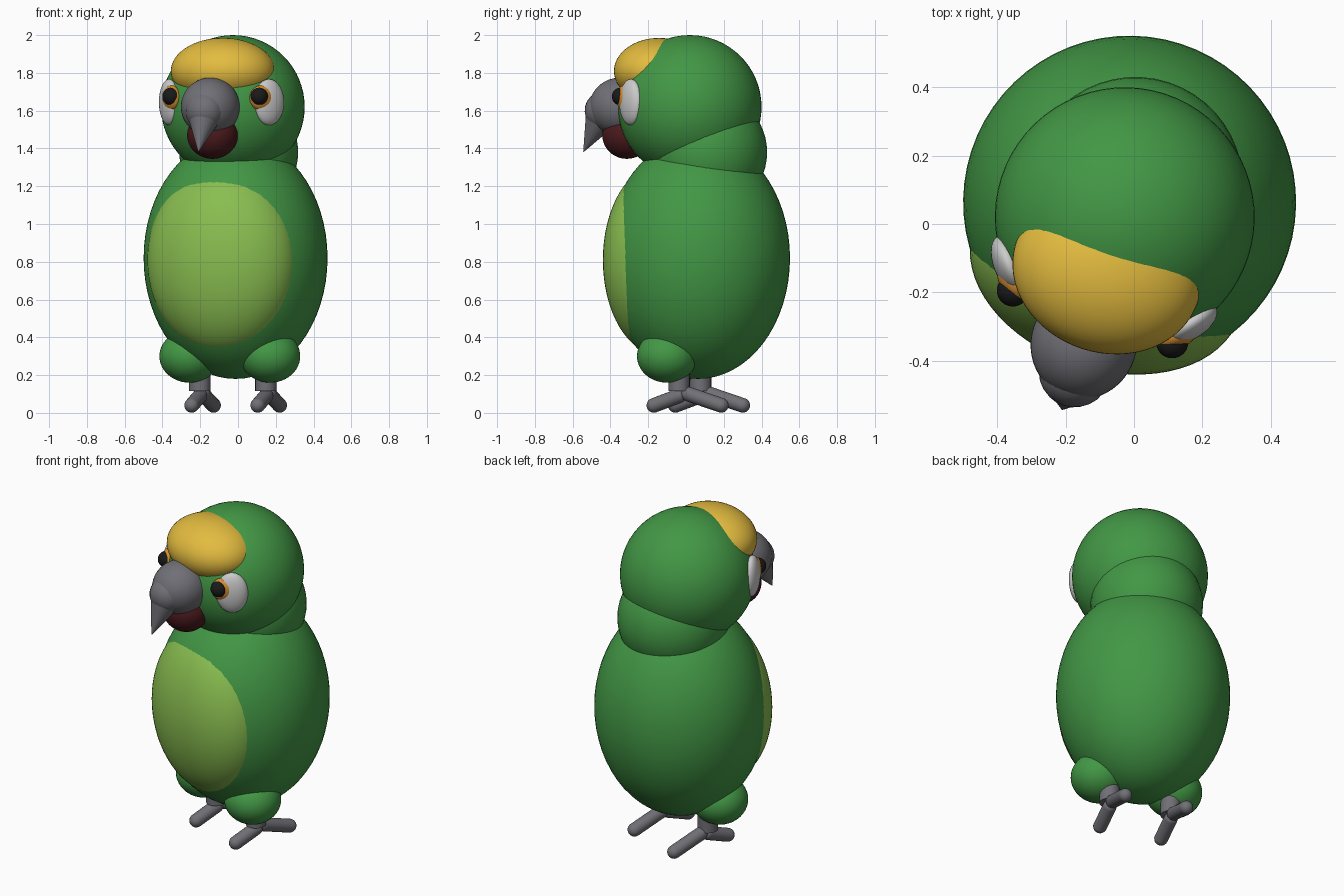
import bpy, bmesh, math
from mathutils import Matrix, Vector

if "Cube" in bpy.data.objects:
    bpy.data.objects.remove(bpy.data.objects["Cube"])

# The whole bird is turned 18 degrees to its right; parts are placed in bird space (face towards -y)
POSE = Matrix.Translation((-0.027, 0.02, 0)) @ Matrix.Rotation(math.radians(-18), 4, 'Z')


def material(name, rgb):
    m = bpy.data.materials.new(name)
    m.diffuse_color = (*rgb, 1)
    m.use_nodes = True
    m.node_tree.nodes["Principled BSDF"].inputs["Base Color"].default_value = m.diffuse_color
    return m


GREEN = material("green", (0.055, 0.31, 0.06))
LIME = material("lime", (0.25, 0.51, 0.08))
YELLOW = material("yellow", (0.77, 0.5, 0.05))
GREY = material("grey", (0.16, 0.16, 0.18))
RED = material("dark_red", (0.07, 0.01, 0.012))
WHITE = material("white", (0.8, 0.8, 0.78))
ORANGE = material("orange", (0.68, 0.27, 0.03))
BLACK = material("black", (0.01, 0.01, 0.01))


def finish(name, bm, mat):
    bmesh.ops.transform(bm, matrix=POSE, verts=bm.verts)
    for f in bm.faces:
        f.smooth = True
    mesh = bpy.data.meshes.new(name)
    bm.to_mesh(mesh)
    bm.free()
    mesh.materials.append(mat)
    ob = bpy.data.objects.new(name, mesh)
    bpy.context.collection.objects.link(ob)
    return ob


def ellipsoid(name, mat, centre, radii, turn=0.0, seg=48):
    m = Matrix.Translation(centre) @ Matrix.Rotation(turn, 4, 'Z') @ Matrix.Diagonal((*radii, 1))
    bm = bmesh.new()
    bmesh.ops.create_uvsphere(bm, u_segments=seg, v_segments=seg // 2, radius=1, matrix=m)
    return finish(name, bm, mat)


def rod(name, mat, a, b, r1, r2, round_ends=True):
    """Tapered rod from a to b, with ball ends if wanted."""
    a, b = Vector(a), Vector(b)
    rot = (b - a).to_track_quat('Z', 'Y').to_matrix().to_4x4()
    bm = bmesh.new()
    bmesh.ops.create_cone(bm, cap_ends=not round_ends, segments=24, radius1=r1, radius2=r2,
                          depth=(b - a).length, matrix=Matrix.Translation((a + b) / 2) @ rot)
    if round_ends:
        for p, r in ((a, r1), (b, r2)):
            bmesh.ops.create_uvsphere(bm, u_segments=24, v_segments=12, radius=r,
                                      matrix=Matrix.Translation(p) @ rot)
    return finish(name, bm, mat)


# Body, neck and head
ellipsoid("body", GREEN, (0, 0.046, 0.82), (0.487, 0.487, 0.64), seg=64)
ellipsoid("belly_patch", LIME, (0, -0.174, 0.81), (0.41, 0.28, 0.50), seg=64)
ellipsoid("neck", GREEN, (0, 0.10, 1.38), (0.315, 0.315, 0.32))
ellipsoid("head", GREEN, (0, 0, 1.62), (0.38, 0.38, 0.38), seg=64)
ellipsoid("forehead_patch", YELLOW, (0, -0.17, 1.81), (0.28, 0.235, 0.175), seg=64)

# Hooked beak and throat
ellipsoid("beak", GREY, (0, -0.387, 1.62), (0.155, 0.165, 0.155))
rod("beak_hook", GREY, (0, -0.475, 1.60), (0, -0.59, 1.385), 0.105, 0.003)
ellipsoid("lower_beak", RED, (0, -0.35, 1.47), (0.135, 0.13, 0.125))

# Mirrored eyes and legs
for side, s in (("left", -1), ("right", 1)):
    ellipsoid(side + "_cheek_patch", WHITE, (s * 0.278, -0.238, 1.645), (0.09, 0.045, 0.122),
              turn=s * math.radians(50))
    ellipsoid(side + "_eye_ring", ORANGE, (s * 0.25, -0.282, 1.667), (0.066, 0.04, 0.067),
              turn=s * math.radians(41))
    ellipsoid(side + "_eye", BLACK, (s * 0.245, -0.305, 1.675), (0.047, 0.047, 0.047), seg=32)

    ellipsoid(side + "_thigh", GREEN, (s * 0.224, -0.053, 0.30), (0.16, 0.16, 0.14))
    x = s * 0.184
    rod(side + "_leg", GREY, (x, 0, 0.30), (x, 0, 0.115), 0.057, 0.057, round_ends=False)
    rod(side + "_front_toe", GREY, (x, -0.14, 0.04), (x, 0, 0.09), 0.039, 0.039)
    rod(side + "_back_toe", GREY, (x, 0.235, 0.04), (x, 0.05, 0.10), 0.039, 0.039)

# Keep the leg rims crisp
for ob in bpy.context.scene.objects:
    ob.select_set(ob.name.endswith("_leg"))
    if ob.name.endswith("_leg"):
        bpy.context.view_layer.objects.active = ob
bpy.ops.object.shade_smooth_by_angle(angle=math.radians(40))
